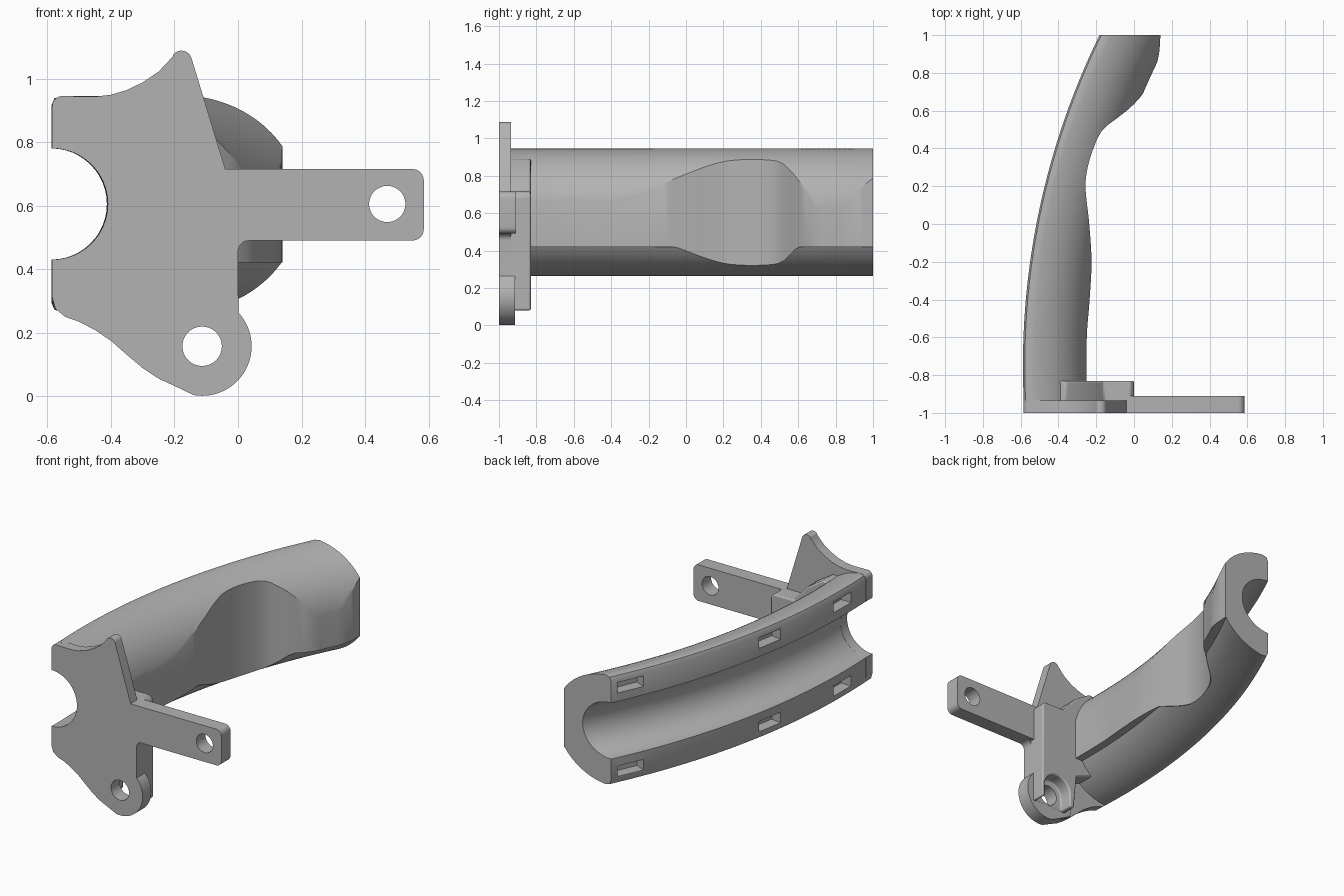
import bpy, bmesh, math
from math import sin, cos, radians, sqrt, asin, acos, atan
from mathutils import Matrix, Vector

cube = bpy.data.objects.get("Cube")
if cube:
    bpy.data.objects.remove(cube, do_unlink=True)

grey = bpy.data.materials.new("plain grey")
grey.use_nodes = True
colour = (0.45, 0.45, 0.45, 1)
grey.diffuse_color = colour
grey.node_tree.nodes["Principled BSDF"].inputs["Base Color"].default_value = colour

MID = 0.605       # height of the grip axis
OUTER = 0.342     # grip radius
GROOVE = 0.175    # groove radius
BEND = 3.98       # bend radius of the grip


def finish(name, bm):
    bmesh.ops.recalc_face_normals(bm, faces=bm.faces)
    mesh = bpy.data.meshes.new(name)
    bm.to_mesh(mesh)
    bm.free()
    obj = bpy.data.objects.new(name, mesh)
    bpy.context.collection.objects.link(obj)
    mesh.materials.append(grey)
    return obj


def activate(obj):
    bpy.ops.object.select_all(action='DESELECT')
    obj.select_set(True)
    bpy.context.view_layer.objects.active = obj


def smooth(obj, angle=30):
    activate(obj)
    bpy.ops.object.shade_smooth_by_angle(angle=radians(angle))


def cut(obj, cutters):
    for c in cutters:
        c.hide_render = True
        mod = obj.modifiers.new("cut", 'BOOLEAN')
        mod.operation, mod.solver, mod.object = 'DIFFERENCE', 'EXACT', c
        activate(obj)
        bpy.ops.object.modifier_apply(modifier=mod.name)
        bpy.data.objects.remove(c, do_unlink=True)


def arc(x, z, r, start, end, n):
    steps = [radians(start + (end - start) * i / n) for i in range(n + 1)]
    return [(x + r * cos(t), z + r * sin(t)) for t in steps]


def loft(name, rings):
    """Join equal closed rings of points and cap both ends."""
    bm = bmesh.new()
    loops = [[bm.verts.new(p) for p in ring] for ring in rings]
    n = len(loops[0])
    for a, b in zip(loops, loops[1:]):
        for i in range(n):
            j = (i + 1) % n
            bm.faces.new((a[i], a[j], b[j], b[i]))
    bm.faces.new(loops[0])
    bm.faces.new(loops[-1])
    return finish(name, bm)


def extrude(name, outline, y0, y1):
    return loft(name, [[(x, y, z) for x, z in outline] for y in (y0, y1)])


def drill(x, z, r):
    return extrude("drill", arc(x, z, r, 0, 354, 59), -1.2, -0.7)


# Grip: groove face follows an arc, the finger side follows a curve
def face_x(y):
    return -0.588 + BEND - sqrt(BEND ** 2 - (y + 0.75) ** 2)


def slope(y):
    return (y + 0.75) / sqrt(BEND ** 2 - (y + 0.75) ** 2)


FINGER = [(-1, -.25), (-.6, -.25), (-.4, -.235), (-.2, -.225), (0, -.237),
          (.2, -.257), (.3, -.245), (.4, -.215), (.5, -.165), (.56, -.09),
          (.62, -.015), (.7, .055), (.8, .105), (.9, .132), (1, .14)]


def finger_x(y):
    last = len(FINGER) - 1
    i = max(k for k in range(last) if FINGER[k][0] <= y + 1e-9)

    def tangent(k):
        (ya, xa), (yb, xb) = FINGER[max(k - 1, 0)], FINGER[min(k + 1, last)]
        return (xb - xa) / (yb - ya)
    (ya, xa), (yb, xb) = FINGER[i], FINGER[i + 1]
    h = yb - ya
    t = (y - ya) / h
    return (xa * (1 + 2 * t) * (1 - t) ** 2 + xb * t * t * (3 - 2 * t)
            + h * t * (1 - t) * (tangent(i) * (1 - t) - tangent(i + 1) * t))


def section(y):
    left, stretch = face_x(y), sqrt(1 + slope(y) ** 2)
    wide = OUTER * stretch
    reach = min(max((finger_x(y) - left) / wide, 0.1), 0.997)
    top = acos(reach)
    low = max(top + 0.01, asin(0.185 / OUTER))
    edge = left + wide * reach
    n = 18
    start = radians(84)
    pts = [(left, MID + 0.31), (left + 0.01, MID + 0.333)]
    for i in range(n + 1):
        t = start + (top - start) * i / n
        pts.append((left + wide * cos(t), MID + OUTER * sin(t)))
    pts.append((edge, MID - OUTER * sin(low)))
    for i in range(n + 1):
        t = low + (start - low) * i / n
        pts.append((left + wide * cos(t) - 0.001, MID - OUTER * sin(t)))
    pts += [(left + 0.01, MID - 0.333), (left, MID - 0.31)]
    pts += [(left + (x - left) * stretch, z)
            for x, z in arc(left, MID, GROOVE, -90, 90, 24)]
    return [(x, y, z) for x, z in pts]


grip = loft("curved_grip", [section(-0.96 + 1.96 * i / 70) for i in range(71)])

# Strap slots in both strips beside the groove
slots = []
for y in (-0.7, -0.07, 0.885):
    for side in (-1, 1):
        bm = bmesh.new()
        place = (Matrix.Translation((face_x(y), y, MID + side * 0.26))
                 @ Matrix.Rotation(-atan(slope(y)), 4, 'Z'))
        bmesh.ops.create_cube(bm, size=1, matrix=place @ Matrix.Diagonal((0.14, 0.17, 0.065, 1)))
        slots.append(finish("slot", bm))
cut(grip, slots)
smooth(grip)

# Mounting plate
LOBE = (-0.113, 0.157)
TAB_HOLE = (0.47, 0.605)
tab_end = arc(.55, .68, .035, 90, 0, 6) + arc(.55, .525, .035, 0, -90, 6)
lobe_edge = arc(*LOBE, .156, 43, -100, 30)
outline = [(-.585, .78)] + arc(-.555, .915, .03, 180, 90, 5)
outline += [(-.45, .943), (-.4, .949), (-.35, .964), (-.3, .988), (-.25, 1.022), (-.205, 1.07)]
outline += arc(-.178, 1.055, .033, 140, 17, 8)
outline += [(-.04, .715)] + tab_end + arc(.035, .455, .035, 90, 180, 6)
outline += lobe_edge
outline += [(-.2, .032), (-.25, .055), (-.3, .088), (-.35, .13), (-.4, .174),
            (-.45, .208), (-.5, .234), (-.545, .25), (-.575, .275), (-.585, .31)]
outline += arc(-.585, MID, GROOVE, -90, 90, 30)[:-1]
plate = extrude("mounting_plate", outline, -1, -0.935)
cut(plate, [drill(*TAB_HOLE, .057), drill(*LOBE, .062)])
smooth(plate)

# Thicker backs of the side tab and the lower lobe
tab = extrude("side_tab", [(-.2, .715)] + tab_end + [(-.2, .49)], -0.95, -0.91)
cut(tab, [drill(*TAB_HOLE, .057)])
smooth(tab)
lobe = extrude("lower_lobe", lobe_edge + [(-.2, .032), (-.28, .075), (-.3, .3), (0, .3)], -0.95, -0.915)
cut(lobe, [drill(*LOBE, .062)])
smooth(lobe)

# Block joining the grip to the plate, with a fastener pocket
joint = extrude("joint_block", [(-.42, .88), (-.36, .89), (-.25, .82), (-.16, .715), (-.02, .715),
                                (0, .69), (0, .08), (-.24, .08), (-.26, .3), (-.4, .35)], -0.95, -0.83)
pocket = extrude("pocket", arc(*LOBE, .095, 180, 0, 24) + [(-.018, -.1), (-.208, -.1)], -0.914, -0.7)
cut(joint, [pocket, drill(*LOBE, .062)])
bevel = joint.modifiers.new("soft_edges", 'BEVEL')
bevel.width, bevel.segments, bevel.limit_method = 0.012, 2, 'ANGLE'
smooth(joint)
